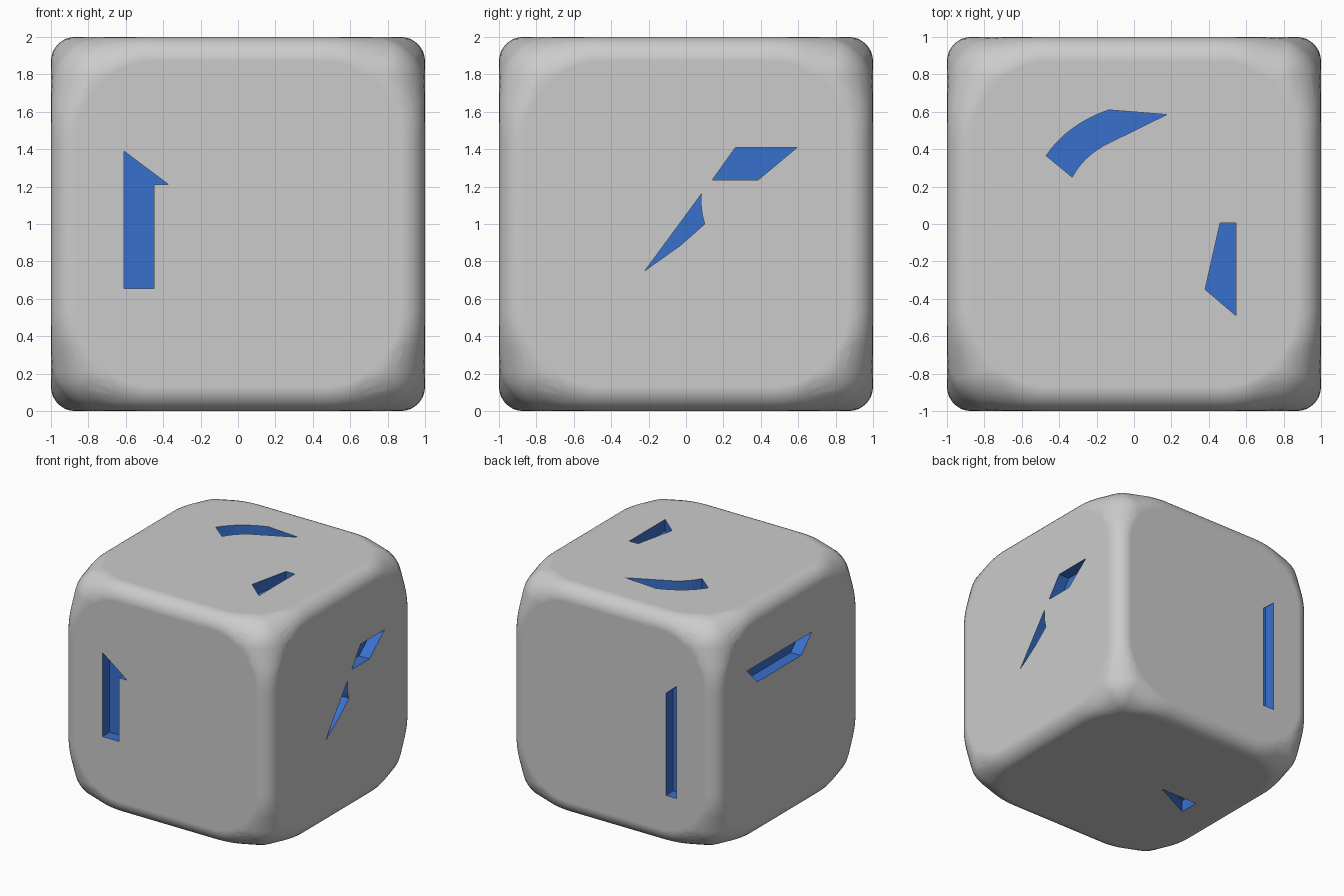
import bpy, bmesh
from math import sin, cos, pi, radians
from itertools import product

if "Cube" in bpy.data.objects:
    bpy.data.objects.remove(bpy.data.objects["Cube"])

EDGE, FLAT, CORNER = 0.87, 0.45, 0.42   # edge fillet centre, straight half length, face corner radius
DEPTH = 0.1
N = 8


def corner_points():
    """Rolling-ball arcs for one positive corner; the ball grows towards the vertex."""
    pts = []
    for k in range(3):
        for a in range(N + 1):
            ang = pi / 4 * a / N
            p = FLAT + CORNER * cos(ang)
            q = FLAT + CORNER * sin(ang)
            for b in range(N + 1):
                t = pi / 2 * b / N
                v = [q, q, q]
                v[(k + 1) % 3] = p + (1 - p) * cos(t)
                v[(k + 2) % 3] = p + (1 - p) * sin(t)
                pts.append(v)
    # ball at the vertex itself
    c = FLAT + CORNER * cos(pi / 4)
    for i, j in product(range(1, N), range(1, N)):
        t, f = pi / 2 * i / N, pi / 2 * j / N
        pts.append([c + (1 - c) * n for n in (sin(f) * cos(t), sin(f) * sin(t), cos(f))])
    return pts


def new_object(name, bm):
    me = bpy.data.meshes.new(name)
    bm.to_mesh(me)
    bm.free()
    ob = bpy.data.objects.new(name, me)
    bpy.context.collection.objects.link(ob)
    me.materials.append(None)
    me.materials.append(blue)
    return ob


def arc(p0, mid, p1, n=8):
    """Curve through three points."""
    out = []
    for i in range(n + 1):
        t = i / n
        w = (2 * (t - .5) * (t - 1), 4 * t * (1 - t), 2 * t * (t - .5))
        out.append(tuple(w[0] * a + w[1] * b + w[2] * c for a, b, c in zip(p0, mid, p1)))
    return out


def prism(bm, outline, place):
    """Closed prism from just outside a face down to the pocket floor."""
    top = [bm.verts.new(place(u, v, 1.05)) for u, v in outline]
    low = [bm.verts.new(place(u, v, 1 - DEPTH)) for u, v in outline]
    bm.faces.new(top)
    bm.faces.new(low[::-1])
    for i in range(len(top)):
        j = (i + 1) % len(top)
        bm.faces.new((top[j], top[i], low[i], low[j]))


blue = bpy.data.materials.new("blue")
blue.diffuse_color = (0.04, 0.16, 0.60, 1)
blue.use_nodes = True
blue.node_tree.nodes["Principled BSDF"].inputs["Base Color"].default_value = blue.diffuse_color

# rounded cube body
bm = bmesh.new()
base = corner_points()
for s in product((-1, 1), repeat=3):
    for v in base:
        bm.verts.new([round(a * b, 5) for a, b in zip(v, s)])
bmesh.ops.remove_doubles(bm, verts=bm.verts, dist=1e-4)
res = bmesh.ops.convex_hull(bm, input=bm.verts)
junk = {g for g in res["geom_interior"] + res["geom_unused"] if isinstance(g, bmesh.types.BMVert)}
bmesh.ops.delete(bm, geom=list(junk), context='VERTS')
bmesh.ops.dissolve_limit(bm, angle_limit=0.003, verts=bm.verts, edges=bm.edges)
bmesh.ops.recalc_face_normals(bm, faces=bm.faces)
bmesh.ops.translate(bm, verts=bm.verts, vec=(0, 0, 1))
body = new_object("rounded_cube", bm)

# engraved marks, as outlines on each face
FACES = {
    "front": lambda u, v, d: (u, -d, v),
    "back": lambda u, v, d: (u, d, v),
    "right": lambda u, v, d: (d, u, v),
    "left": lambda u, v, d: (-d, u, v),
    "top": lambda u, v, d: (u, v, 1 + d),
    "bottom": lambda u, v, d: (u, v, 1 - d),
}
MARKS = [
    ("front", [(-.61, .655), (-.45, .655), (-.45, 1.21), (-.37, 1.21), (-.61, 1.39)]),
    ("back", [(-.61, .44), (-.505, .44), (-.505, 1.33), (-.61, 1.42)]),
    ("right", [(.14, 1.235), (.385, 1.235), (.595, 1.41), (.265, 1.41)]),
    ("right", [(-.22, .75), (-.03, .885)] + arc((.1, 1.0), (.083, 1.08), (.082, 1.16))),
    ("left", [(.59, 1.5), (-.31, 1.5), (-.16, 1.35), (.44, 1.35)]),
    ("top", arc((-.47, .365), (-.33, .51), (-.135, .61)) + [(.175, .585)]
        + arc((-.16, .42), (-.26, .345), (-.33, .25))),
    ("top", [(.46, .005), (.38, -.35), (.545, -.49), (.545, .005)]),
    ("bottom", [(-.26, .04), (-.61, .04), (-.61, -.13)]),
]
bm = bmesh.new()
for face, outline in MARKS:
    prism(bm, outline, FACES[face])
for f in bm.faces:
    f.material_index = 1
bmesh.ops.recalc_face_normals(bm, faces=bm.faces)
cutter = new_object("mark_cutter", bm)
cutter.hide_render = True

# cut the pockets, then shade
bpy.context.view_layer.objects.active = body
body.select_set(True)
cut = body.modifiers.new("pockets", 'BOOLEAN')
cut.operation, cut.solver, cut.object = 'DIFFERENCE', 'EXACT', cutter
bpy.ops.object.modifier_apply(modifier=cut.name)
bpy.data.objects.remove(cutter)
bpy.ops.object.shade_smooth_by_angle(angle=radians(30))
wn = body.modifiers.new("flat_faces", 'WEIGHTED_NORMAL')
wn.keep_sharp = True
